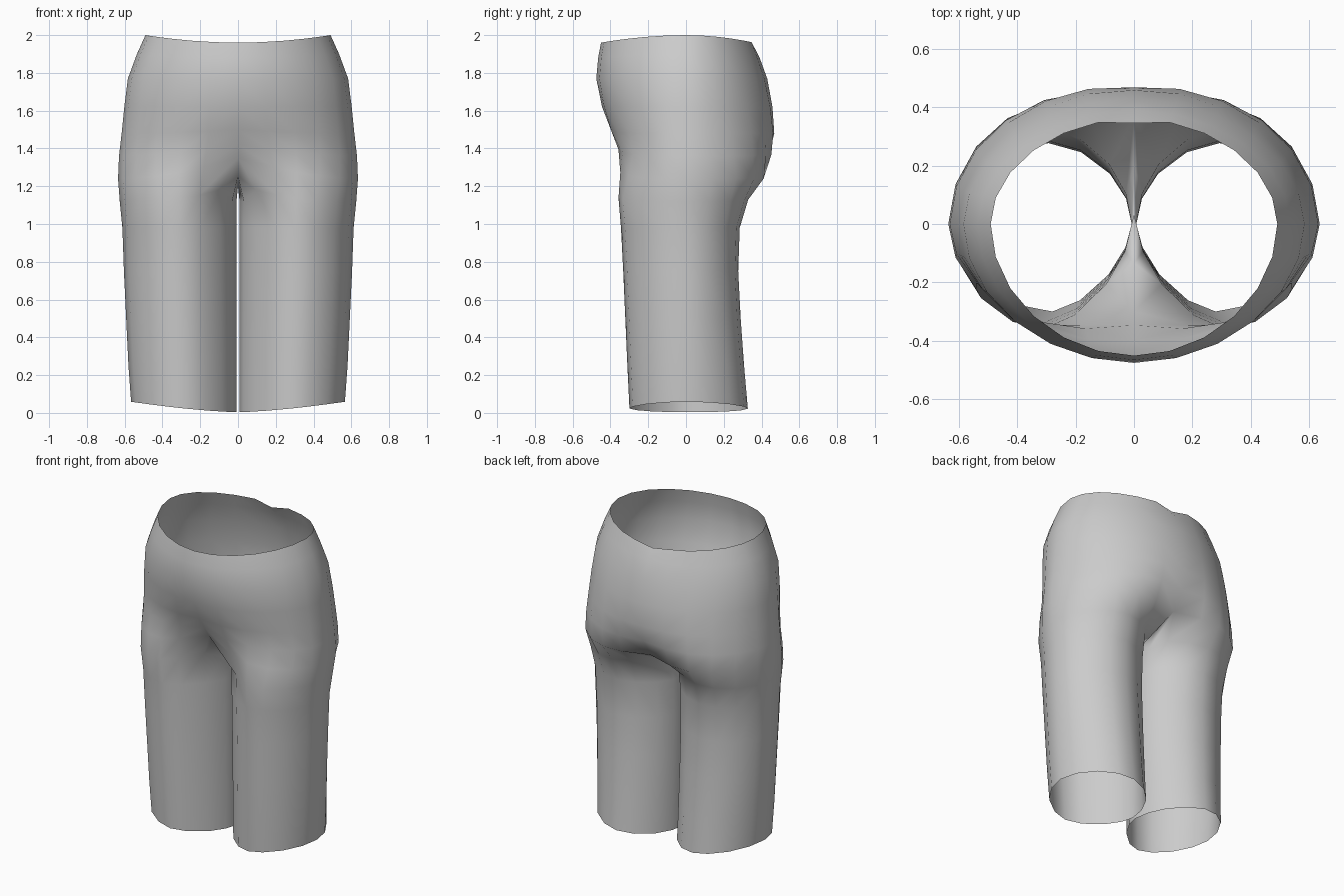
import bpy, bmesh
from math import sin, cos, radians, pi, copysign

if "Cube" in bpy.data.objects:
    bpy.data.objects.remove(bpy.data.objects["Cube"])

M, K = 12, 4            # segments on the outer arc and on the inner thigh
CORNER = 140            # leg angle where outer arc meets inner thigh
GAP = 0.008             # half the gap between the legs

# z, half width, front depth, back depth, front lift, back lift, blend to leg shape
HIPS = [(2.00, .49, .45, .36, -.04, -.04, 0),
        (1.90, .535, .465, .39, -.02, -.02, 0),
        (1.77, .583, .475, .43, 0, 0, 0),
        (1.62, .602, .45, .463, 0, 0, .03),
        (1.48, .616, .412, .482, .02, 0, .08),
        (1.36, .63, .378, .476, .06, .01, .2)]
CROTCH = (1.24, .635, .375, .445, .11, .01, .48)
LEGS = [(1.12, .626, .358, .330, .06, .03, 1),
        (.98, .612, .345, .285, 0, 0, 1),
        (.75, .604, .333, .277, 0, 0, 1),
        (.50, .592, .322, .29, 0, 0, 1),
        (.25, .58, .311, .308, 0, 0, 1),
        (.0, .566, .30, .328, 0, 0, 1)]


def powered(v, power):
    return copysign(abs(v) ** power, v)


def depth(v, front, back):
    return v * (back if v > 0 else front)


def hip_point(s, w, f, b):
    a = radians(90 * s)
    return w * powered(cos(a), 1.03), depth(powered(sin(a), 1.03), f, b)


def leg_point(deg, w, f, b):
    # corners slightly cut, most at the front of the inner thigh
    a = radians(deg)
    power = 1.25 if cos(a) < 0 and sin(a) < 0 else 1.08
    x = powered(cos(a), power)
    return (w + GAP) / 2 + (w - GAP) / 2 * x, depth(powered(sin(a), power), f, b)


def outer_arc(row):
    z, w, f, b, lift_f, lift_b, blend = row
    pts = []
    for i in range(M + 1):
        s = 2 * i / M - 1
        hx, hy = hip_point(s, w, f, b)
        lx, ly = leg_point(CORNER * s, w, f, b)
        x, y = hx + (lx - hx) * blend, hy + (ly - hy) * blend
        if blend < 1 and i in (0, M):
            x = 0
        bend = sin(s * pi / 2) ** 2 if z > 1.8 else abs(s) ** 3
        pts.append([x, y, z + (lift_f if s < 0 else lift_b) * bend])
    return pts


bm = bmesh.new()
rows = []

# Seat and hips: open half rings
for n, row in enumerate(HIPS):
    pts = outer_arc(row)
    if n == 0:          # small pinch at the back of the waist
        pts[M][1] -= .015
        pts[M][2] -= .02
    rows.append([bm.verts.new(p) for p in pts])

# Crotch: half ring closed by a sagging seam on the centre line
pts = outer_arc(CROTCH)
back, front = pts[M], pts[0]
for k in range(1, K):
    t = k / K
    pts.append([0, back[1] + (front[1] - back[1]) * t,
                back[2] + (front[2] - back[2]) * t - .10 * sin(pi * t)])
rows.append([bm.verts.new(p) for p in pts])

# Leg: closed rings down to the sloping hem
for row in LEGS:
    pts = outer_arc(row)
    for k in range(1, K):
        deg = CORNER + (360 - 2 * CORNER) * k / K
        pts.append([*leg_point(deg, *row[1:4]), row[0]])
    if row is LEGS[-1]:
        for p in pts:
            p[2] = .004 + .055 * (p[0] / row[1]) ** 1.5
    rows.append([bm.verts.new(p) for p in pts])

for up, low in zip(rows, rows[1:]):
    closed = len(up) > M + 1
    count = len(up) if closed else M
    for i in range(count):
        j = (i + 1) % len(up)
        bm.faces.new((up[i], low[i], low[j], up[j]))
bmesh.ops.recalc_face_normals(bm, faces=bm.faces)

mesh = bpy.data.meshes.new("shorts")
bm.to_mesh(mesh)
bm.free()
for p in mesh.polygons:
    p.use_smooth = True
shorts = bpy.data.objects.new("shorts", mesh)
bpy.context.collection.objects.link(shorts)

# Other half
mirror = shorts.modifiers.new("mirror", 'MIRROR')
mirror.use_axis[0] = True
mirror.merge_threshold = .001
